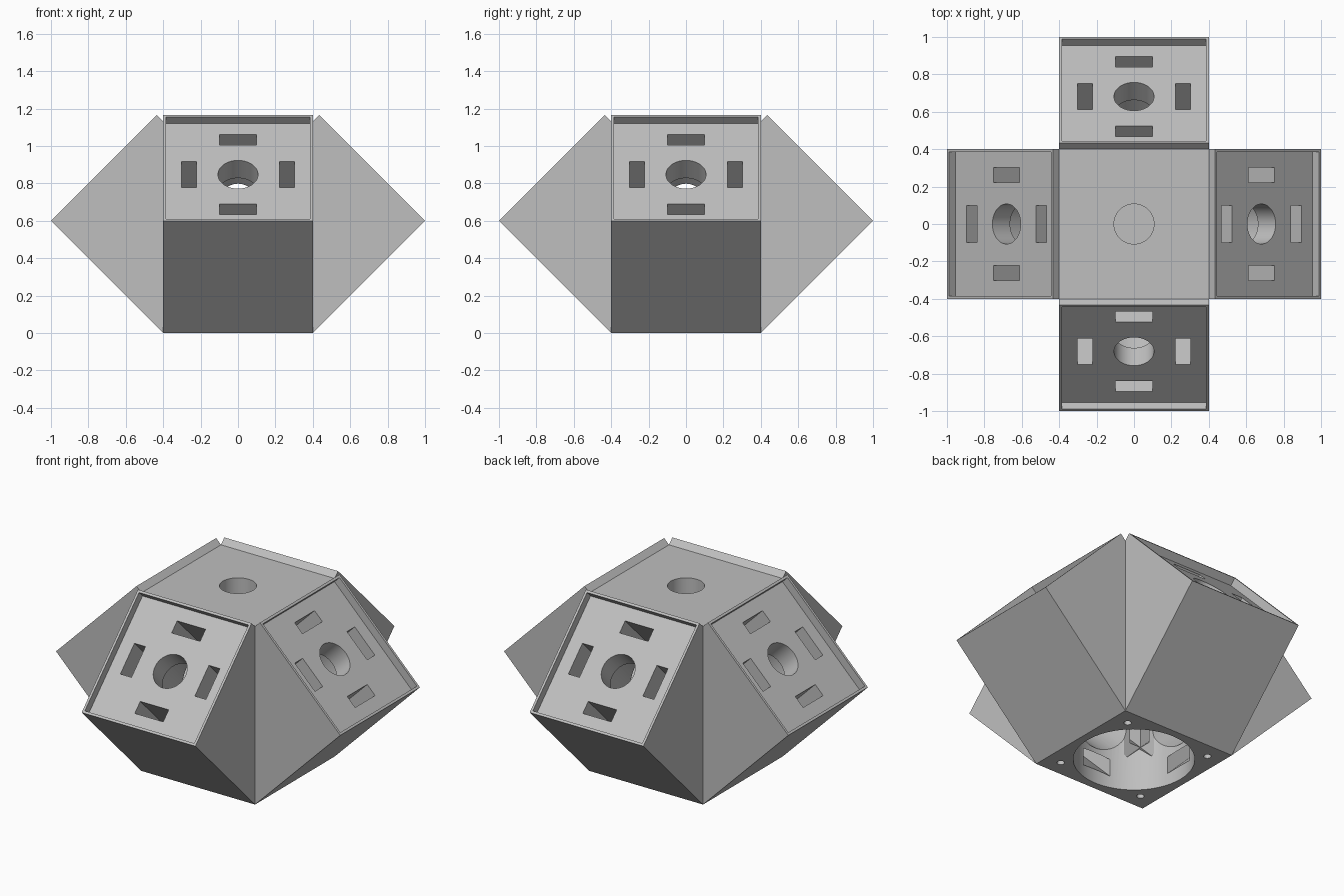
import bpy, bmesh, math
from mathutils import Matrix, Vector

if "Cube" in bpy.data.objects:
    bpy.data.objects.remove(bpy.data.objects["Cube"])

H = 0.4          # half width of the core and of each angled face
TOP = 1.132      # height of the flat top
grey = bpy.data.materials.new("mid_grey")
grey.diffuse_color = (0.52, 0.52, 0.52, 1)
grey.use_nodes = True
grey.node_tree.nodes["Principled BSDF"].inputs["Base Color"].default_value = grey.diffuse_color


def make_object(name, bm):
    bmesh.ops.recalc_face_normals(bm, faces=bm.faces)
    mesh = bpy.data.meshes.new(name)
    bm.to_mesh(mesh)
    bm.free()
    obj = bpy.data.objects.new(name, mesh)
    bpy.context.collection.objects.link(obj)
    mesh.materials.append(grey)
    return obj


# Housing: square core with four tilted block wings
bm = bmesh.new()
turns = [Matrix.Rotation(k * math.pi / 2, 4, 'Z') for k in range(4)]
low = [bm.verts.new(t @ Vector((-H, -H, 0))) for t in turns]
high = [bm.verts.new(t @ Vector((-H, -H, TOP))) for t in turns]
bm.faces.new(low)
bm.faces.new(high)
for k, t in enumerate(turns):
    n = (k + 1) % 4
    outer = [bm.verts.new(t @ Vector((x, -1, 0.6))) for x in (-H, H)]
    upper = [bm.verts.new(t @ Vector((x, -0.434, 1.166))) for x in (-H, H)]
    bm.faces.new((low[k], low[n], outer[1], outer[0]))      # underside
    bm.faces.new((outer[0], outer[1], upper[1], upper[0]))  # tilted face
    bm.faces.new((upper[0], upper[1], high[n], high[k]))    # notch
    bm.faces.new((low[k], outer[0], upper[0], high[k]))     # left cheek
    bm.faces.new((low[n], outer[1], upper[1], high[n]))     # right cheek
housing = make_object("housing", bm)


def cut(bm):
    cutter = make_object("cutter", bm)
    cutter.hide_render = True
    mod = housing.modifiers.new("cut", 'BOOLEAN')
    mod.operation = 'DIFFERENCE'
    mod.solver = 'EXACT'
    mod.object = cutter
    bpy.context.view_layer.objects.active = housing
    bpy.ops.object.modifier_apply(modifier=mod.name)
    bpy.data.objects.remove(cutter)


def cut_cylinder(frame, x, y, radius, z0, z1, sides=64):
    bm = bmesh.new()
    place = frame @ Matrix.Translation((x, y, (z0 + z1) / 2))
    bmesh.ops.create_cone(bm, cap_ends=True, segments=sides, radius1=radius,
                          radius2=radius, depth=z1 - z0, matrix=place)
    cut(bm)


def cut_box(frame, x, y, w, h, z0, z1):
    bm = bmesh.new()
    place = (frame @ Matrix.Translation((x, y, (z0 + z1) / 2))
             @ Matrix.Diagonal((w, h, z1 - z0, 1)))
    bmesh.ops.create_cube(bm, size=1, matrix=place)
    cut(bm)


# Central cavity, blind top hole and four screw holes
world = Matrix.Identity(4)
cut_cylinder(world, 0, 0, 0.35, -0.1, 0.81, 96)
cut_cylinder(world, 0, 0, 0.107, 0.93, 1.3)
for sx in (-1, 1):
    for sy in (-1, 1):
        cut_cylinder(world, sx * 0.3, sy * 0.3, 0.022, -0.1, 0.1, 24)

# Each tilted face: shallow recess, round hole, inner chamber, four slots
for t in turns:
    frame = (t @ Matrix.Translation((0, -0.717, 0.883))
             @ Matrix.Rotation(math.radians(45), 4, 'X'))
    cut_box(frame, 0, 0, 0.77, 0.77, -0.05, 0.1)
    cut_cylinder(frame, 0, 0, 0.107, -0.25, 0.02)
    cut_cylinder(frame, 0, 0, 0.2, -0.82, -0.184)
    for s in (-1, 1):
        cut_box(frame, s * 0.262, 0, 0.078, 0.2, -0.84, 0.02)
        cut_box(frame, 0, s * 0.262, 0.2, 0.078, -0.84, 0.02)

# Smooth bores, crisp edges
bpy.ops.object.select_all(action='DESELECT')
housing.select_set(True)
bpy.context.view_layer.objects.active = housing
bpy.ops.object.shade_smooth_by_angle(angle=math.radians(30))
